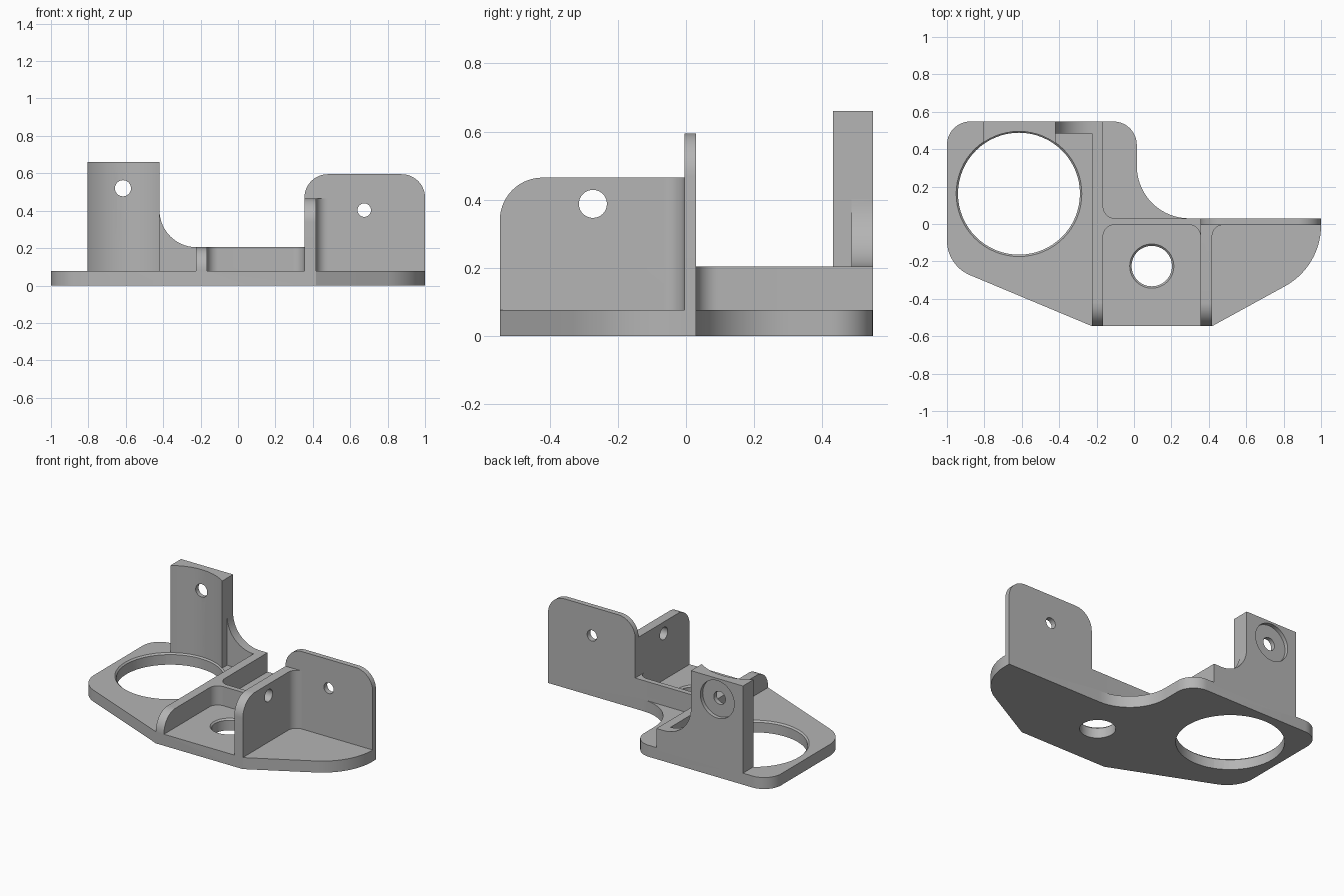
import bpy, bmesh, math
from mathutils import Vector, Matrix

if "Cube" in bpy.data.objects:
    bpy.data.objects.remove(bpy.data.objects["Cube"])

TOP = 0.077          # plate thickness
RIB = 0.205          # low rib height
FRONT, BACK = -0.546, 0.548
RING = (-0.615, 0.162)

grey = bpy.data.materials.new("matte_grey")
grey.diffuse_color = (0.46, 0.46, 0.46, 1)
grey.use_nodes = True
grey.node_tree.nodes["Principled BSDF"].inputs["Base Color"].default_value = grey.diffuse_color


def rounded(points, steps=14):
    """Polygon whose corners (x, y, radius) are filleted."""
    out = []
    for i, p in enumerate(points):
        c = Vector(p[:2])
        r = p[2] if len(p) > 2 else 0
        if not r:
            out.append(c)
            continue
        a = (Vector(points[i - 1][:2]) - c).normalized()
        b = (Vector(points[(i + 1) % len(points)][:2]) - c).normalized()
        half = a.angle(b) / 2
        centre = c + (a + b).normalized() * (r / math.sin(half))
        t = r / math.tan(half)
        u, v = c + a * t - centre, c + b * t - centre
        sweep = u.angle_signed(v)
        for k in range(steps + 1):
            out.append(centre + Matrix.Rotation(-sweep * k / steps, 2) @ u)
    return out


def finish(name, bm):
    bmesh.ops.recalc_face_normals(bm, faces=bm.faces)
    mesh = bpy.data.meshes.new(name)
    bm.to_mesh(mesh)
    bm.free()
    mesh.materials.append(grey)
    ob = bpy.data.objects.new(name, mesh)
    bpy.context.collection.objects.link(ob)
    return ob


def prism(name, points, axis, lo, hi):
    """Extrude a filleted outline along an axis."""
    place = {'X': lambda p: (lo, p.x, p.y),
             'Y': lambda p: (p.x, lo, p.y),
             'Z': lambda p: (p.x, p.y, lo)}[axis]
    bm = bmesh.new()
    face = bm.faces.new([bm.verts.new(place(p)) for p in rounded(points)])
    ext = bmesh.ops.extrude_face_region(bm, geom=[face])
    d = Vector([(hi - lo) * (axis == a) for a in 'XYZ'])
    bmesh.ops.translate(bm, vec=d, verts=[v for v in ext['geom'] if isinstance(v, bmesh.types.BMVert)])
    return finish(name, bm)


def rod(name, centre, r1, r2, depth, axis='Z', sides=64):
    bm = bmesh.new()
    turn = {'X': Matrix.Rotation(math.pi / 2, 4, 'Y'),
            'Y': Matrix.Rotation(math.pi / 2, 4, 'X'), 'Z': Matrix()}[axis]
    bmesh.ops.create_cone(bm, cap_ends=True, segments=sides, radius1=r1, radius2=r2,
                          depth=depth, matrix=Matrix.Translation(centre) @ turn)
    return finish(name, bm)


def combine(target, other, operation):
    mod = target.modifiers.new("combine", 'BOOLEAN')
    mod.operation, mod.solver, mod.object = operation, 'EXACT', other
    bpy.context.view_layer.update()
    mesh = bpy.data.meshes.new_from_object(
        target.evaluated_get(bpy.context.evaluated_depsgraph_get()))
    target.modifiers.clear()
    target.data = mesh
    bpy.data.objects.remove(other)


def drill(target, centre, r, depth, axis, r2=None):
    combine(target, rod("drill", centre, r, r if r2 is None else r2, depth, axis), 'DIFFERENCE')


# Base plate with two chamfered openings
bracket = prism("bracket", [(-1, BACK, .125), (.015, BACK, .125), (.015, .03, .28), (1, .03),
                            (1, -.227, .37), (.418, FRONT), (-.225, FRONT), (-1, -.222, .2)],
                'Z', 0, TOP)
for (x, y), r in ((RING, .326), ((.095, -.225), .108)):
    drill(bracket, (x, y, TOP / 2), r, .3, 'Z')
    drill(bracket, (x, y, TOP - .002), r - .004, .024, 'Z', r + .02)

# Low ribs with filleted inner corners, and a rounded front end
ribs = prism("low_ribs", [(-.42, BACK), (-.165, BACK), (-.165, .03, .065), (.418, .03),
                          (.418, FRONT), (.355, FRONT), (.355, -.005, .06), (-.165, -.005, .06),
                          (-.165, FRONT), (-.225, FRONT), (-.225, .485), (-.42, .485)],
             'Z', TOP, RIB)
arc = [(FRONT + .12 - .12 * math.cos(a), RIB - .12 + .12 * math.sin(a))
       for a in (math.pi / 2 * k / 12 for k in range(13))]
nose = prism("nose_cutter", arc + [(FRONT + .12, RIB + .1), (FRONT - .1, RIB + .1),
                                   (FRONT - .1, RIB - .12)], 'X', -.3, -.1)
combine(ribs, nose, 'DIFFERENCE')

# Tall back panel
panel = prism("back_panel", [(.355, TOP), (.355, .595, .125), (1, .595, .125), (1, TOP)],
              'Y', -.005, .03)
drill(panel, (.675, 0, .403), .036, .3, 'Y')

# Side panel with a rounded front corner, and its corner fillet
side = prism("side_panel", [(FRONT, TOP), (FRONT, .465, .125), (.03, .465), (.03, TOP)],
             'X', .355, .418)
drill(side, (.38, -.273, .388), .041, .3, 'X')
corner = prism("corner_fillet", [(.40, .02), (.40, -.065), (.418, -.065), (.418, -.005, .06),
                                 (.478, -.005), (.478, .02)], 'Z', TOP, .465)

# Tall post hollowed by the ring, with a counterbored hole at the back
post = prism("post", [(-.805, .40), (-.42, .40), (-.42, BACK), (-.805, BACK)], 'Z', TOP, .66)
drill(post, (*RING, .4), .333, 2, 'Z')
drill(post, (RING[0], .5, .52), .043, .4, 'Y')
drill(post, (RING[0], BACK, .52), .125, .05, 'Y')

# Curved gusset between post and rib
gusset = prism("gusset", [(-.42, .405), (-.42, RIB, .198), (-.222, RIB), (-.222, RIB - .03),
                          (-.44, RIB - .03), (-.44, .405)], 'Y', .485, BACK)

for part in (ribs, panel, side, corner, post, gusset):
    combine(bracket, part, 'UNION')

bpy.context.view_layer.objects.active = bracket
bracket.select_set(True)
bpy.ops.object.shade_smooth_by_angle(angle=math.radians(25))
